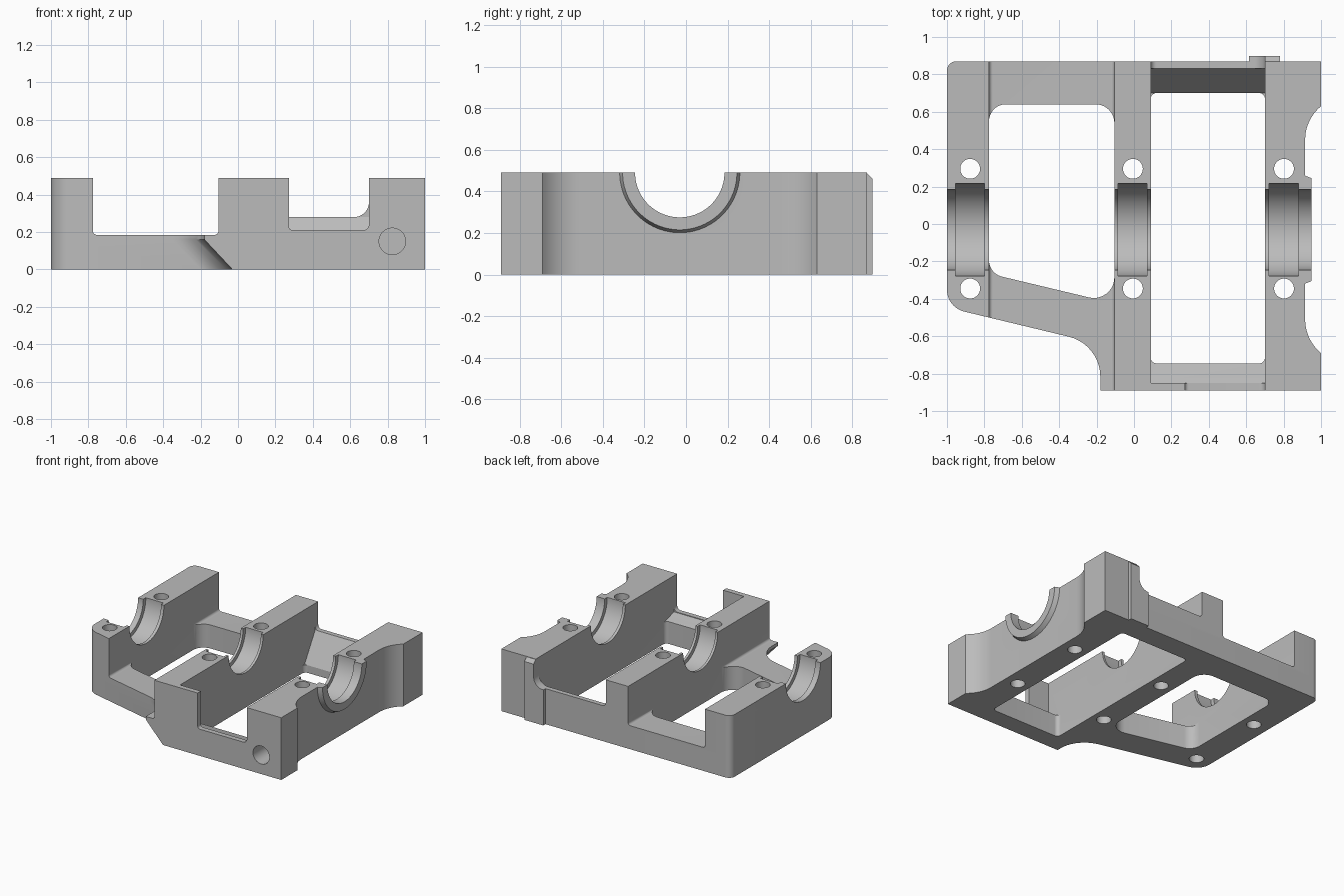
import bpy, bmesh, math
from mathutils import Vector

if "Cube" in bpy.data.objects:
    bpy.data.objects.remove(bpy.data.objects["Cube"])

H = 0.49                 # overall height
BY, BZ = -0.03, 0.49     # bore axis

metal = bpy.data.materials.new("grey_metal")
metal.diffuse_color = (0.5, 0.5, 0.5, 1)
metal.use_nodes = True
metal.node_tree.nodes["Principled BSDF"].inputs["Base Color"].default_value = metal.diffuse_color


def rounded(pts, seg=10):
    """Outline from (u, v[, radius]) corners, rounding those with a radius."""
    out, n = [], len(pts)
    for i, p in enumerate(pts):
        c = Vector(p[:2])
        if len(p) < 3:
            out.append(c)
            continue
        a = (Vector(pts[i - 1][:2]) - c).normalized()
        b = (Vector(pts[(i + 1) % n][:2]) - c).normalized()
        half = a.angle(b) / 2
        r = p[2]
        centre = c + (a + b).normalized() * (r / math.sin(half))
        s = c + a * (r / math.tan(half)) - centre
        e = c + b * (r / math.tan(half)) - centre
        t = s.angle(e)
        for k in range(seg + 1):
            f = k / seg
            out.append(centre + (s * math.sin((1 - f) * t) + e * math.sin(f * t)) / math.sin(t))
    return out


def loft(name, levels, axis='z'):
    """Solid through matching outlines; levels = [(height, outline), ...]."""
    place = {'x': lambda u, v, h: (h, u, v),
             'y': lambda u, v, h: (u, h, v),
             'z': lambda u, v, h: (u, v, h)}[axis]
    bm = bmesh.new()
    rings = [[bm.verts.new(place(p[0], p[1], h)) for p in o] for h, o in levels]
    n = len(rings[0])
    bm.faces.new(rings[0])
    bm.faces.new(rings[-1])
    for lo, hi in zip(rings, rings[1:]):
        for i in range(n):
            j = (i + 1) % n
            bm.faces.new((lo[i], lo[j], hi[j], hi[i]))
    bmesh.ops.recalc_face_normals(bm, faces=bm.faces)
    me = bpy.data.meshes.new(name)
    bm.to_mesh(me)
    bm.free()
    me.materials.append(metal)
    ob = bpy.data.objects.new(name, me)
    bpy.context.collection.objects.link(ob)
    return ob


def prism(name, pts, a, b, axis='z'):
    o = rounded(pts)
    return loft(name, [(a, o), (b, o)], axis)


def circle(u, v, r, n=64):
    return [Vector((u + r * math.cos(2 * math.pi * (i + .5) / n),
                    v + r * math.sin(2 * math.pi * (i + .5) / n))) for i in range(n)]


def rod(name, u, v, r, a, b, axis, r2=None):
    return loft(name, [(a, circle(u, v, r)), (b, circle(u, v, r2 or r))], axis)


def rect(u0, v0, u1, v1):
    return [(u0, v0), (u1, v0), (u1, v1), (u0, v1)]


# Body outline: relieved right side, sloped front-left edge with a concave sweep
arc = [(1.148 - 0.233 * math.cos(t), 0.48 + 0.233 * math.sin(t))
       for t in [math.radians(50.5) * k / 10 for k in range(11)]]
right_side = [(x, BY + y) for x, y in reversed(arc)] + [(x, BY - y) for x, y in arc]


def body_outline(dx):
    return rounded([(-1, 0.87, 0.05), (1, 0.87)] + right_side +
                   [(1, -0.89), (-0.18 + dx, -0.89),
                    (-0.18 + dx, -0.643 - 0.24 * dx, 0.22), (-1, -0.446, 0.12)])


top_outline = body_outline(0)
body = loft("bearing_frame", [(0, body_outline(0.15)), (0.16, top_outline), (H, top_outline)])


def combine(tool, op='DIFFERENCE'):
    tool.hide_render = True
    m = body.modifiers.new("cut", 'BOOLEAN')
    m.operation, m.object, m.solver = op, tool, 'EXACT'
    bpy.context.view_layer.objects.active = body
    bpy.ops.object.modifier_apply(modifier=m.name)
    bpy.data.objects.remove(tool, do_unlink=True)


# Bearing boss on the right side and locating pad at the back
combine(rod("boss", BY, BZ, 0.315, 0.85, 0.95, 'x', 0.275), 'UNION')
combine(prism("pad", [(0.80, 0), (0.897, 0), (0.897, 0.46), (0.867, H), (0.80, H)],
              0.615, 0.78, 'x'), 'UNION')
combine(prism("top_trim", rect(-2, -2, 2, 2), H, 1.2))

# Left bay: lowered rails and window
combine(prism("left_bay", [(-0.775, 0.185, 0.02), (-0.105, 0.185, 0.02), (-0.105, 0.8),
                           (-0.775, 0.8)], -1.2, 1.2, 'y'))
combine(prism("left_window", [(-0.775, 0.64, 0.09), (-0.105, 0.64, 0.1),
                              (-0.105, -0.425, 0.11), (-0.775, -0.265, 0.09)], -0.2, 0.3))

# Right bay: window, sloped inner rails, and rail notches
combine(prism("right_window", [(0.09, -0.745, 0.03), (0.70, -0.745, 0.03),
                               (0.70, 0.70, 0.03), (0.09, 0.70, 0.03)], -0.2, 0.8))
combine(prism("right_bay", [(-0.72, 0.17), (-0.745, 0.175), (-0.85, 0.205), (-0.85, 0.8),
                            (0.832, 0.8), (0.832, 0.28), (0.70, 0.06), (0.68, 0.06)],
              0.09, 0.70, 'x'))
combine(prism("back_notch", [(0.09, 0.28, 0.03), (0.70, 0.28, 0.08), (0.70, 0.8),
                             (0.09, 0.8)], 0.5, 1.2, 'y'))
combine(prism("front_notch", [(0.272, 0.21, 0.02), (0.70, 0.21, 0.03), (0.70, 0.8),
                              (0.272, 0.8)], -1.2, -0.80, 'y'))

# Bearing bore with a wider groove in each wall
combine(rod("bore", BY, BZ, 0.215, -1.3, 1.3, 'x'))
for x0, x1 in ((-0.955, -0.80), (-0.085, 0.07), (0.722, 0.88)):
    combine(rod("groove", BY, BZ, 0.247, x0, x1, 'x'))

# Bolt holes and front port
for x in (-0.876, -0.006, 0.802):
    for y in (0.295, -0.345):
        combine(rod("bolt_hole", x, y, 0.053, -0.2, 0.8, 'z'))
combine(rod("front_port", 0.825, 0.15, 0.071, -1.2, -0.65, 'y'))

bpy.ops.object.select_all(action='DESELECT')
body.select_set(True)
bpy.context.view_layer.objects.active = body
bpy.ops.object.shade_smooth_by_angle(angle=math.radians(30))
